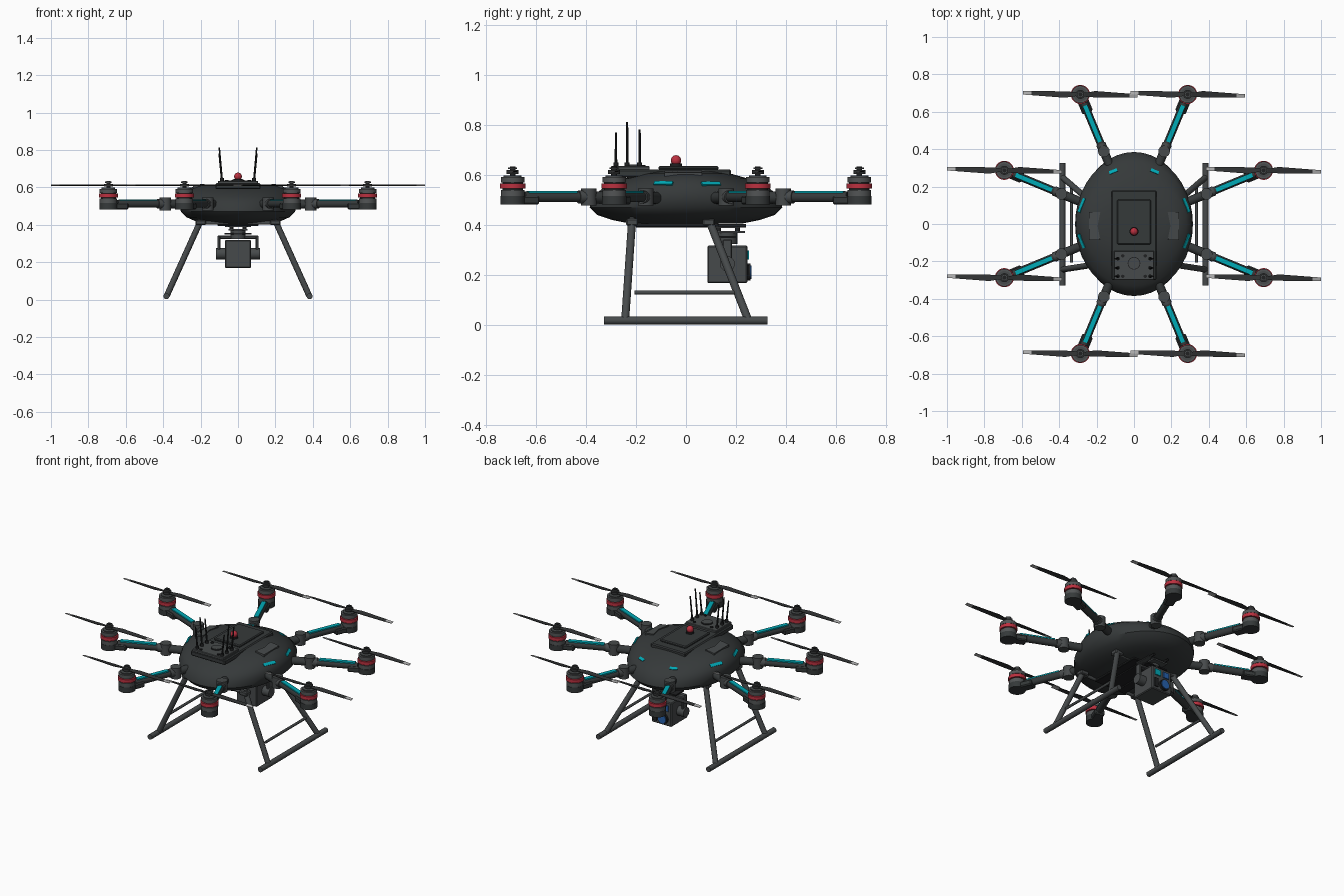
import bpy, bmesh
from math import radians, pi, sin, cos, sqrt
from mathutils import Matrix, Vector
from mathutils.bvhtree import BVHTree

cube = bpy.data.objects.get("Cube")
if cube:
    bpy.data.objects.remove(cube)


def material(name, *rgb):
    m = bpy.data.materials.new(name)
    m.use_nodes = True
    m.diffuse_color = (*rgb, 1)
    m.node_tree.nodes["Principled BSDF"].inputs["Base Color"].default_value = (*rgb, 1)
    return m


SHELL = material("graphite shell", .036, .041, .042)
FRAME = material("dark grey frame", .062, .068, .07)
METAL = material("motor grey", .085, .09, .092)
BLACK = material("matte black", .014, .015, .016)
BLADE = material("blade charcoal", .03, .032, .033)
TIP = material("pale blade tip", .42, .42, .42)
RED = material("signal red", .5, .03, .05)
CYAN = material("cyan trim", .0, .4, .47)
BLUE = material("lens blue", .02, .12, .42)
I = Matrix()


def finish(name, bm, *mats):
    bmesh.ops.recalc_face_normals(bm, faces=bm.faces)
    me = bpy.data.meshes.new(name)
    bm.to_mesh(me)
    bm.free()
    for m in mats:
        me.materials.append(m)
    me.shade_smooth()
    me.set_sharp_from_angle(angle=radians(35))
    ob = bpy.data.objects.new(name, me)
    bpy.context.collection.objects.link(ob)
    return ob


def box(name, mat, lo, hi, M=I, bevel=0):
    lo, hi = Vector(lo), Vector(hi)
    bm = bmesh.new()
    bmesh.ops.create_cube(bm, size=1, matrix=Matrix.Translation((lo + hi) / 2) @ Matrix.Diagonal((*(hi - lo), 1)))
    if bevel:
        bmesh.ops.bevel(bm, geom=bm.edges[:], offset=bevel, segments=1, affect='EDGES')
    bm.transform(M)
    return finish(name, bm, mat)


def tube(name, mat, a, b, r, M=I, r2=None, n=20):
    a, b = Vector(a), Vector(b)
    bm = bmesh.new()
    place = Matrix.Translation((a + b) / 2) @ (b - a).to_track_quat('Z', 'Y').to_matrix().to_4x4()
    bmesh.ops.create_cone(bm, cap_ends=True, segments=n, radius1=r, radius2=r if r2 is None else r2,
                          depth=(b - a).length, matrix=M @ place)
    return finish(name, bm, mat)


def disc(name, mat, r, z0, z1, x=0, y=0, M=I, n=24):
    return tube(name, mat, (x, y, z0), (x, y, z1), r, M, n=n)


# Body shell: elliptical rings (height, half width, half length)
rings = [(.405, .17, .22), (.42, .23, .295), (.44, .275, .355), (.47, .305, .385), (.51, .315, .375),
         (.55, .31, .33), (.585, .28, .25), (.605, .235, .18), (.616, .17, .12)]
N = 40
bm = bmesh.new()
loops = [[bm.verts.new((w * cos(2 * pi * i / N), l * sin(2 * pi * i / N), z)) for i in range(N)]
         for z, w, l in rings]
for low, high in zip(loops, loops[1:]):
    for i in range(N):
        j = (i + 1) % N
        bm.faces.new((low[i], low[j], high[j], high[i]))
bm.faces.new(loops[0][::-1])
bm.faces.new(loops[-1])
bmesh.ops.recalc_face_normals(bm, faces=bm.faces)
surface = BVHTree.FromBMesh(bm)
finish("body_shell", bm, SHELL)

# Cyan light strips lying on the shell
for s in (-1, 1):
    for x, y, z, length in ((.28, .1, .565, .08), (.28, -.09, .565, .08), (.11, .28, .56, .045)):
        p, n, _, _ = surface.find_nearest(Vector((s * x, y, z)))
        M = Matrix.Translation(p) @ n.to_track_quat('Z', 'Y').to_matrix().to_4x4()
        box("shell_light", CYAN, (-length / 2, -.009, -.004), (length / 2, .009, .004), M)

    # Notched side vents on the shoulders
    bm = bmesh.new()
    outline = [(.24, .064), (.18, .064), (.195, -.01), (.18, -.085), (.24, -.085)]
    base = bm.faces.new([bm.verts.new((s * x, y, .585)) for x, y in outline])
    top = bmesh.ops.extrude_face_region(bm, geom=[base])["geom"]
    for v in top:
        if isinstance(v, bmesh.types.BMVert):
            v.co.z = .618 if abs(v.co.x) < .2 else .609
    finish("shoulder_vent", bm, FRAME)

# Top deck, lid and beacon
box("top_deck", SHELL, (-.12, -.3, .59), (.12, .18, .622), bevel=.006)
box("deck_lid", SHELL, (-.09, -.11, .62), (.09, .13, .636), bevel=.005)
disc("beacon_base", BLACK, .024, .63, .645, y=-.04)
bm = bmesh.new()
bmesh.ops.create_uvsphere(bm, u_segments=20, v_segments=12, radius=.021, matrix=Matrix.Translation((0, -.04, .658)))
finish("beacon", bm, RED)

# Antenna plate with bolts, ring and whip antennas
box("antenna_plate", FRAME, (-.108, -.3, .618), (.108, -.145, .635), bevel=.003)
disc("plate_ring", BLACK, .034, .63, .638, y=-.21)
disc("plate_cap", FRAME, .03, .63, .641, y=-.21)
for s in (-1, 1):
    for y in (-.28, -.17):
        disc("plate_bolt", BLACK, .009, .63, .64, s * .06, y, n=10)
    for y, top in ((-.28, .77), (-.235, .812), (-.185, .782)):
        disc("antenna_foot", BLACK, .01, .63, .65, s * .086, y, n=12)
        tube("antenna", BLACK, (s * .086, y, .64), (s * .1, y, top), .0055, r2=.004, n=8)


# Two-bladed rotor with pale tips
def rotor(x, y):
    M = Matrix.Translation((x, y, .612)) @ Matrix.Rotation(radians(-1.5), 4, 'Z')
    bm = bmesh.new()
    stations = [(.0, .009, -.009), (.035, .011, -.012), (.08, .02, -.014), (.16, .016, -.013),
                (.262, .011, -.011), (.307, .009, -.009)]
    for s in (-1, 1):
        rows = [[bm.verts.new((s * d, s * w, t)) for w, t in ((a, .003), (b, -.001), (b, -.004), (a, 0))]
                for d, a, b in stations]
        for k, (p, q) in enumerate(zip(rows, rows[1:])):
            for i in range(4):
                f = bm.faces.new((p[i], p[(i + 1) % 4], q[(i + 1) % 4], q[i]))
                f.material_index = int(k == len(rows) - 2)
        bm.faces.new(rows[0])
        bm.faces.new(rows[-1]).material_index = 1
    bm.transform(M)
    finish("rotor_blades", bm, BLADE, TIP)


# Eight radial arms, each with joint, light strip, motor and rotor
R = .75
for k in range(8):
    angle = radians(22.5 + 45 * k)
    M = Matrix.Rotation(angle, 4, 'Z')
    tube("arm_root", SHELL, (.25, 0, .507), (.42, 0, .511), .024, M)
    disc("arm_hinge", FRAME, .031, .477, .545, .42, M=M)
    tube("arm_collar", FRAME, (.425, 0, .512), (.465, 0, .512), .026, M)
    tube("arm_tube", SHELL, (.42, 0, .512), (.7, 0, .512), .021, M)
    box("arm_light", CYAN, (.475, -.013, .528), (.685, .013, .536), M)
    box("motor_mount", SHELL, (.645, -.03, .482), (.75, .03, .516), M, .006)
    disc("mount_pad", SHELL, .049, .482, .516, R, M=M)
    disc("motor_base", METAL, .047, .516, .54, R, M=M)
    disc("motor_core", BLACK, .041, .53, .575, R, M=M)
    disc("motor_band", RED, .051, .545, .566, R, M=M)
    disc("motor_bell", METAL, .047, .57, .592, R, M=M)
    disc("motor_cap", FRAME, .036, .592, .598, R, M=M)
    disc("rotor_shaft", BLACK, .011, .598, .634, R, M=M, n=12)
    disc("rotor_clamp", BLADE, .024, .604, .619, R, M=M)
    disc("rotor_nut", FRAME, .018, .623, .63, R, M=M, n=12)
    rotor(R * cos(angle), R * sin(angle))

# Landing gear
for s in (-1, 1):
    tube("skid", FRAME, (s * .383, -.328, .018), (s * .383, .326, .018), .016)
    for (ya, yb) in ((-.215, -.243), (.09, .248)):
        tube("leg", FRAME, (s * .198, ya, .425), (s * .38, yb, .022), .016)
        box("leg_clamp", FRAME, (s * .2 - .028, ya - .024, .398), (s * .2 + .028, ya + .024, .425), bevel=.005)
    tube("leg_brace", FRAME, (s * .334, -.205, .13), (s * .334, .195, .13), .008, n=12)

# Belly plate and rails
box("belly_plate", BLACK, (-.11, -.215, .394), (.11, .13, .41), bevel=.003)
for y in (-.215, .09):
    tube("belly_crossbar", FRAME, (-.2, y, .41), (.2, y, .41), .01, n=12)
for s in (-1, 1):
    tube("belly_rail", BLACK, (s * .05, -.2, .397), (s * .05, .24, .397), .007, n=12)
box("rail_plate", FRAME, (-.07, .1, .388), (.07, .215, .394))

# Gimbal
for x in (-.035, .035):
    for y in (.13, .205):
        disc("damper", BLACK, .01, .375, .395, x, y, n=12)
box("gimbal_plate", FRAME, (-.05, .115, .368), (.05, .235, .377))
box("gimbal_lower_plate", BLACK, (-.072, .125, .348), (.072, .205, .356))
disc("gimbal_yaw_motor", FRAME, .04, .325, .37, y=.165)
box("gimbal_yoke", FRAME, (-.108, .15, .325), (.108, .18, .342), bevel=.004)
for s in (-1, 1):
    box("gimbal_arm", FRAME, (s * .102 - .008, .146, .225), (s * .102 + .008, .184, .342), bevel=.004)
    tube("gimbal_tilt_motor", FRAME, (s * .066, .165, .245), (s * .118, .165, .245), .03)

# Camera with sensor windows on its rear-facing side
box("camera_body", FRAME, (-.07, .085, .168), (.07, .245, .318), bevel=.005)
tube("main_lens_rim", BLACK, (-.015, .244, .212), (-.015, .258, .212), .034)
tube("main_lens_glass", BLUE, (-.015, .256, .212), (-.015, .262, .212), .027)
box("blue_window", BLUE, (-.05, .244, .262), (-.01, .252, .298))
box("cyan_window", CYAN, (.012, .244, .262), (.05, .252, .298))
box("dark_window", BLACK, (.03, .244, .185), (.055, .252, .24))
